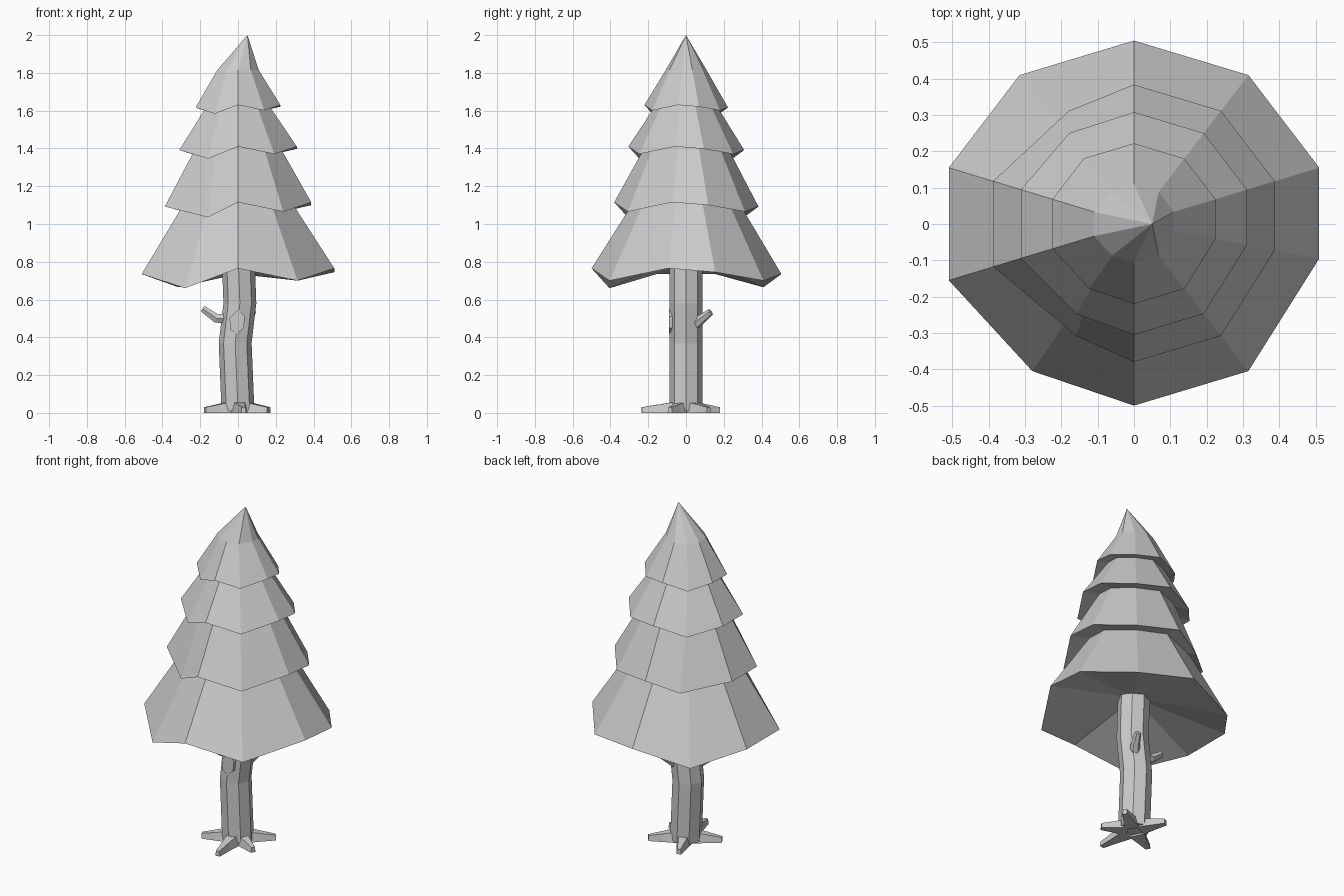
import bpy, bmesh, math
from mathutils import Vector

cube = bpy.data.objects.get("Cube")
if cube:
    bpy.data.objects.remove(cube, do_unlink=True)

grey = bpy.data.materials.new("plain_grey")
grey.use_nodes = True
COLOUR = (0.6, 0.6, 0.6, 1)
grey.diffuse_color = COLOUR
grey.node_tree.nodes["Principled BSDF"].inputs["Base Color"].default_value = COLOUR


def loft(name, rings, bottom=None, top=None):
    """Skin a stack of rings; each end is a flat cap or a fan to a point."""
    bm = bmesh.new()
    loops = [[bm.verts.new(p) for p in ring] for ring in rings]
    n = len(loops[0])
    for a, b in zip(loops, loops[1:]):
        for i in range(n):
            j = (i + 1) % n
            bm.faces.new((a[i], a[j], b[j], b[i]))
    for loop, point in ((loops[0], bottom), (loops[-1], top)):
        if point is None:
            bm.faces.new(loop)
        else:
            tip = bm.verts.new(point)
            for i in range(n):
                bm.faces.new((loop[i], loop[(i + 1) % n], tip))
    bmesh.ops.recalc_face_normals(bm, faces=bm.faces)
    mesh = bpy.data.meshes.new(name)
    bm.to_mesh(mesh)
    bm.free()
    mesh.materials.append(grey)
    obj = bpy.data.objects.new(name, mesh)
    bpy.context.collection.objects.link(obj)
    return obj


# Foliage: one uneven ten-sided rim (x, y, droop), scaled for every tier
RIM = [(0, -.5, 0), (.315, -.405, -.065), (.51, -.095, 0), (.51, .155, -.02),
       (.315, .41, -.065), (0, .505, -.03), (-.315, .41, -.1),
       (-.51, .155, -.03), (-.51, -.155, -.03), (-.28, -.405, -.105)]


def rim(scale, z, droop, notch=1):
    ring = []
    for i, (x, y, d) in enumerate(RIM):
        pinch = notch if i in (6, 9) else 1
        ring.append((x * scale * pinch, y * scale, z + d * droop))
    return ring


# rim scale, rim height, notch, top scale, top height
TIERS = [("lower", 1, .765, 1, .5, 1.16),
         ("middle", .76, 1.115, .75, .4, 1.44),
         ("upper", .61, 1.41, .93, .28, 1.66)]
for label, s, z, notch, s2, z2 in TIERS:
    loft(label + "_foliage", [rim(s, z, s, notch), rim(s2, z2, 0)],
         bottom=(0, 0, z + .075 * s))
loft("crown_foliage", [rim(.44, 1.63, .44), rim(.215, 1.815, 0)],
     bottom=(0, 0, 1.66), top=(.05, 0, 2))

# Trunk: eight-sided column with a slight bend
trunk = []
for cx, z in ((0, .01), (-.015, .37), (.01, .58), (0, .85)):
    trunk.append([(cx + .087 * math.cos(a), .087 * math.sin(a), z)
                  for a in (math.tau * i / 8 for i in range(8))])
loft("trunk", trunk)


# Roots: low tapering wedges spreading from the base
def root(name, x, y):
    tip = Vector((x, y, 0))
    along = tip.normalized()
    side = Vector((-along.y, along.x, 0))
    rings = []
    for t, w, h in ((.2, .045, .06), (.6, .028, .045), (1, .014, .03)):
        c = tip * t
        up = Vector((0, 0, h))
        rings.append([c - side * w, c + side * w,
                      c + side * w * .7 + up, c - side * w * .7 + up])
    loft(name, rings)


for i, (x, y) in enumerate([(.165, .12), (.16, -.085), (.03, -.235),
                            (-.175, -.09), (-.075, .175)]):
    root(f"root_{i + 1}", x, y)


# Branch stubs: six-sided tapering limbs along a short path
def branch(name, path, radii):
    points = [Vector(p) for p in path]
    rings = []
    for i, (p, r) in enumerate(zip(points, radii)):
        d = points[min(i + 1, len(points) - 1)] - points[max(i - 1, 0)]
        q = d.to_track_quat('Z', 'Y')
        rings.append([p + q @ Vector((r * math.cos(a), r * math.sin(a), 0))
                      for a in (math.tau * k / 6 for k in range(6))])
    loft(name, rings)


branch("right_branch", [(-.05, 0, .5), (-.115, 0, .5), (-.187, 0, .552)],
       (.03, .027, .02))
branch("back_branch", [(.03, .04, .46), (.06, .085, .5), (.08, .13, .535)],
       (.03, .025, .018))

# Knot: raised irregular plate on the front of the trunk
KNOT = [(0, .55), (.036, .51), (.03, .45), (-.005, .42), (-.04, .44), (-.045, .5)]
loft("trunk_knot", [[(x, -.06, z) for x, z in KNOT],
                    [(x, -.09, z) for x, z in KNOT]])
